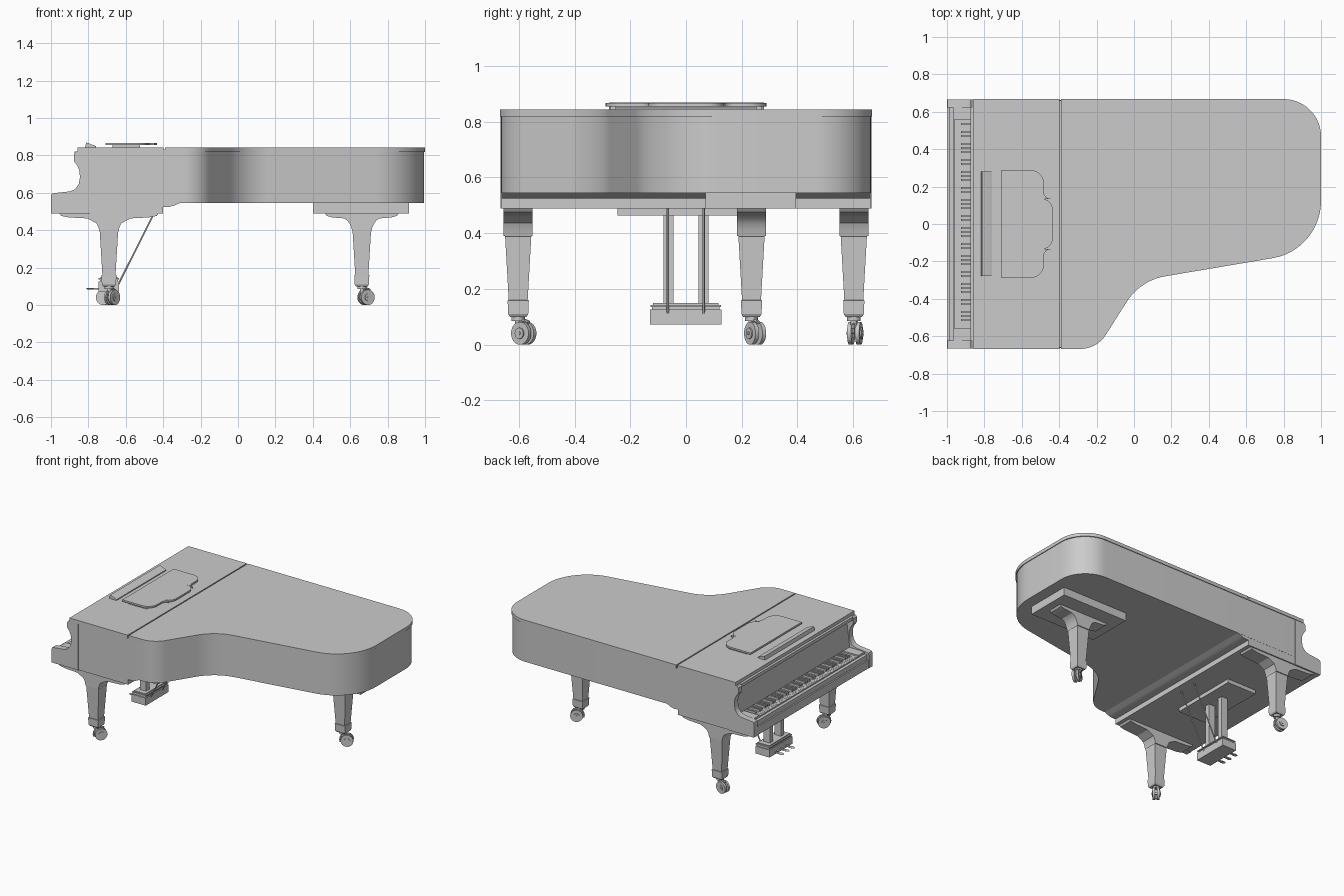
import bpy, bmesh, math
from mathutils import Vector, Matrix
from mathutils.geometry import interpolate_bezier

if "Cube" in bpy.data.objects:
    bpy.data.objects.remove(bpy.data.objects["Cube"])


def finish(name, bm, smooth=35):
    bmesh.ops.recalc_face_normals(bm, faces=bm.faces)
    me = bpy.data.meshes.new(name)
    bm.to_mesh(me)
    bm.free()
    ob = bpy.data.objects.new(name, me)
    bpy.context.collection.objects.link(ob)
    me.shade_smooth()
    me.set_sharp_from_angle(angle=math.radians(smooth))
    return ob


def prism(name, pts, axis, spans):
    """Extrude a 2D profile along y or z, once for every (low, high) span."""
    bm = bmesh.new()
    for lo, hi in spans:
        rings = [[bm.verts.new((a, b, t) if axis == 'z' else (a, t, b)) for a, b in pts]
                 for t in (lo, hi)]
        bm.faces.new(rings[0])
        bm.faces.new(rings[1])
        n = len(pts)
        for i in range(n):
            j = (i + 1) % n
            bm.faces.new((rings[0][i], rings[0][j], rings[1][j], rings[1][i]))
    return finish(name, bm)


def boxes(name, items):
    bm = bmesh.new()
    for x0, x1, y0, y1, z0, z1 in items:
        m = Matrix.Translation(((x0 + x1) / 2, (y0 + y1) / 2, (z0 + z1) / 2)) @ \
            Matrix.Diagonal((x1 - x0, y1 - y0, z1 - z0, 1))
        bmesh.ops.create_cube(bm, size=1, matrix=m)
    return finish(name, bm)


def rod(bm, a, b, r, seg=12):
    a, b = Vector(a), Vector(b)
    m = Matrix.Translation((a + b) / 2) @ (b - a).to_track_quat('Z', 'Y').to_matrix().to_4x4()
    bmesh.ops.create_cone(bm, cap_ends=True, segments=seg, radius1=r, radius2=r,
                          depth=(b - a).length, matrix=m)


def rounded(corners, seg=14):
    """Polygon of (x, y, radius) corners with each corner filleted."""
    out, n = [], len(corners)
    for i, (x, y, r) in enumerate(corners):
        p = Vector((x, y, 0))
        if r == 0:
            out.append((x, y))
            continue
        u = (Vector((*corners[i - 1][:2], 0)) - p).normalized()
        v = (Vector((*corners[(i + 1) % n][:2], 0)) - p).normalized()
        turn = math.pi - u.angle(v)
        t, k = r * math.tan(turn / 2), r * 4 / 3 * math.tan(turn / 4)
        a, b = p + u * t, p + v * t
        out += [(q.x, q.y) for q in interpolate_bezier(a, a - u * k, b - v * k, b, seg)]
    return out


def outline(x0, e):
    """Wing-shaped plan of the case, starting at x0 and inset by e."""
    w = .668 - e
    return rounded([(x0, -w, 0), (-.199 - .6 * e, -w, .16), (.034 - .7 * e, -.302 + e, .3),
                    (1 - e, -.139 + e, .31), (1 - e, w, .2), (x0, w, 0)])


# Case and lid
prism("case_rim", outline(-.80, .005), 'z', [(.545, .82)])
prism("main_lid", outline(-.391, 0), 'z', [(.819, .843)])
boxes("front_lid", [(-.857, -.399, -.668, .668, .819, .843)])
boxes("lid_hinge", [(-.40, -.39, -.66, .66, .815, .832)])

# Keybed with stepped back edge
prism("keybed", [(-.998, .489), (-.4, .489), (-.4, .525), (-.365, .525), (-.34, .532),
                 (-.32, .542), (-.30, .548), (-.998, .548)], 'y', [(-.662, .662)])

# Scrolled cheeks at both ends of the keyboard
cheek = [(-1, .488), (-.79, .488), (-.79, .82), (-.866, .82), (-.877, .806), (-.877, .768),
         (-.86, .747), (-.848, .718), (-.845, .682), (-.852, .645), (-.872, .618),
         (-.90, .607), (-.985, .598), (-.996, .594), (-1, .583)]
prism("cheeks", cheek, 'y', [(-.665, -.623), (.623, .665)])

# Keyboard surround
boxes("key_slip", [(-.988, -.966, -.624, .624, .54, .582)])
boxes("key_blocks", [(-.966, -.83, s * .59 - .034, s * .59 + .034, .54, .597) for s in (-1, 1)])
prism("fallboard", [(-.85, .60), (-.79, .60), (-.79, .80), (-.825, .80)], 'y', [(-.624, .624)])
boxes("lid_rail", [(-.874, -.852, -.624, .624, .797, .82)])

# 52 white and 36 black keys, bass at +y
kw = 1.112 / 52
white, black = [], []
for i in range(52):
    top = .556 - i * kw
    white.append((-.963, -.83, top - kw + .0008, top - .0008, .545, .588))
    if i % 7 in (0, 2, 3, 5, 6) and i < 51:
        black.append((-.925, -.83, top - kw - .0055, top - kw + .0055, .58, .602))
boxes("white_keys", white)
boxes("black_keys", black)

# Music desk lying on the front lid, and its ledge
half = [(-.708, .288, 0), (-.482, .288, .07), (-.482, .135, .035),
        (-.434, .135, .06)]
desk = [(x, -y, r) for x, y, r in half] + half[::-1]
prism("music_desk", rounded(desk, 8), 'z', [(.855, .867)])
boxes("desk_feet", [(-.67, -.525, s * .262 - .011, s * .262 + .011, .842, .856) for s in (-1, 1)])
prism("music_ledge", [(-.818, .842), (-.812, .868), (-.805, .867), (-.76, .85), (-.76, .842)],
      'y', [(-.277, .28)])


def leg(name, x, y, flange, knee, yaw):
    """Flared, tapered leg with a cuff and a twin-wheel caster."""
    rings = [(.49, flange, .052), (.476, flange - .01, .052), (.468, flange * .8, .052),
             (.463, knee, .052), (.452, knee * .82, .052), (.436, .066, .052), (.415, .056, .052),
             (.39, .05, .052), (.389, .049, .047), (.16, .035, .034), (.159, .040, .038),
             (.11, .038, .036), (.10, .032, .030)]
    bm = bmesh.new()
    prev = None
    for z, hx, hy in rings:
        ring = [bm.verts.new((x + a * hx, y + b * hy, z))
                for a, b in ((-1, -1), (1, -1), (1, 1), (-1, 1))]
        if prev:
            for i in range(4):
                j = (i + 1) % 4
                bm.faces.new((prev[i], prev[j], ring[j], ring[i]))
        else:
            bm.faces.new(ring)
        prev = ring
    bm.faces.new(prev)
    finish(name, bm, 25)

    d = Vector((math.cos(yaw), math.sin(yaw), 0))
    s = Vector((-d.y, d.x, 0))
    c = Vector((x, y, .041)) + d * .026
    bm = bmesh.new()
    rod(bm, (x, y, .085), (x, y, .102), .024, 20)
    rod(bm, (x, y, .06), (x, y, .09), .011)
    for k in (-1, 1):
        rod(bm, c + s * k * .007, c + s * k * .022, .041, 28)
        rod(bm, c + s * k * .022, c + s * k * .027, .02, 20)
    rod(bm, c - s * .03, c + s * .03, .007)
    # curved fork hood between and over the wheels
    arc = [c + d * math.cos(t) * .045 + Vector((0, 0, math.sin(t) * .045))
           for t in [math.radians(a) for a in range(60, 201, 20)]]
    for p, q in zip(arc, arc[1:]):
        rod(bm, p, q, .007, 8)
    finish(name + "_caster", bm)


leg("front_leg_treble", -.69, -.602, .265, .115, math.radians(50))
leg("front_leg_bass", -.69, .602, .265, .115, math.radians(170))
leg("tail_leg", .662, .235, .197, .095, math.radians(30))
boxes("tail_leg_block", [(.40, .915, .07, .395, .489, .548)])

# Pedal lyre
boxes("lyre_plate", [(-.81, -.58, -.245, .245, .463, .49)])
boxes("lyre_posts", [(-.715, -.665, y - .018, y + .018, .14, .465) for y in (-.063, .063)])
boxes("pedal_box", [(-.745, -.635, -.129, .127, .073, .126), (-.738, -.642, -.122, .12, .125, .137),
                    (-.745, -.635, -.127, .125, .136, .143), (-.735, -.645, -.118, .116, .142, .15)])

# Three pedals with rounded toes
bm = bmesh.new()
for y in (-.06, 0, .06):
    m = Matrix.Translation((-.755, y, .087)) @ Matrix.Diagonal((.07, .014, .008, 1))
    bmesh.ops.create_cube(bm, size=1, matrix=m)
    m = Matrix.Translation((-.79, y, .087)) @ Matrix.Diagonal((.022, .014, .0045, 1))
    bmesh.ops.create_uvsphere(bm, u_segments=20, v_segments=10, radius=1, matrix=m)
finish("pedals", bm)

# Diagonal brace rods
bm = bmesh.new()
for y in (-.065, .063):
    rod(bm, (-.448, y, .492), (-.65, y, .09), .0045)
finish("lyre_braces", bm)
